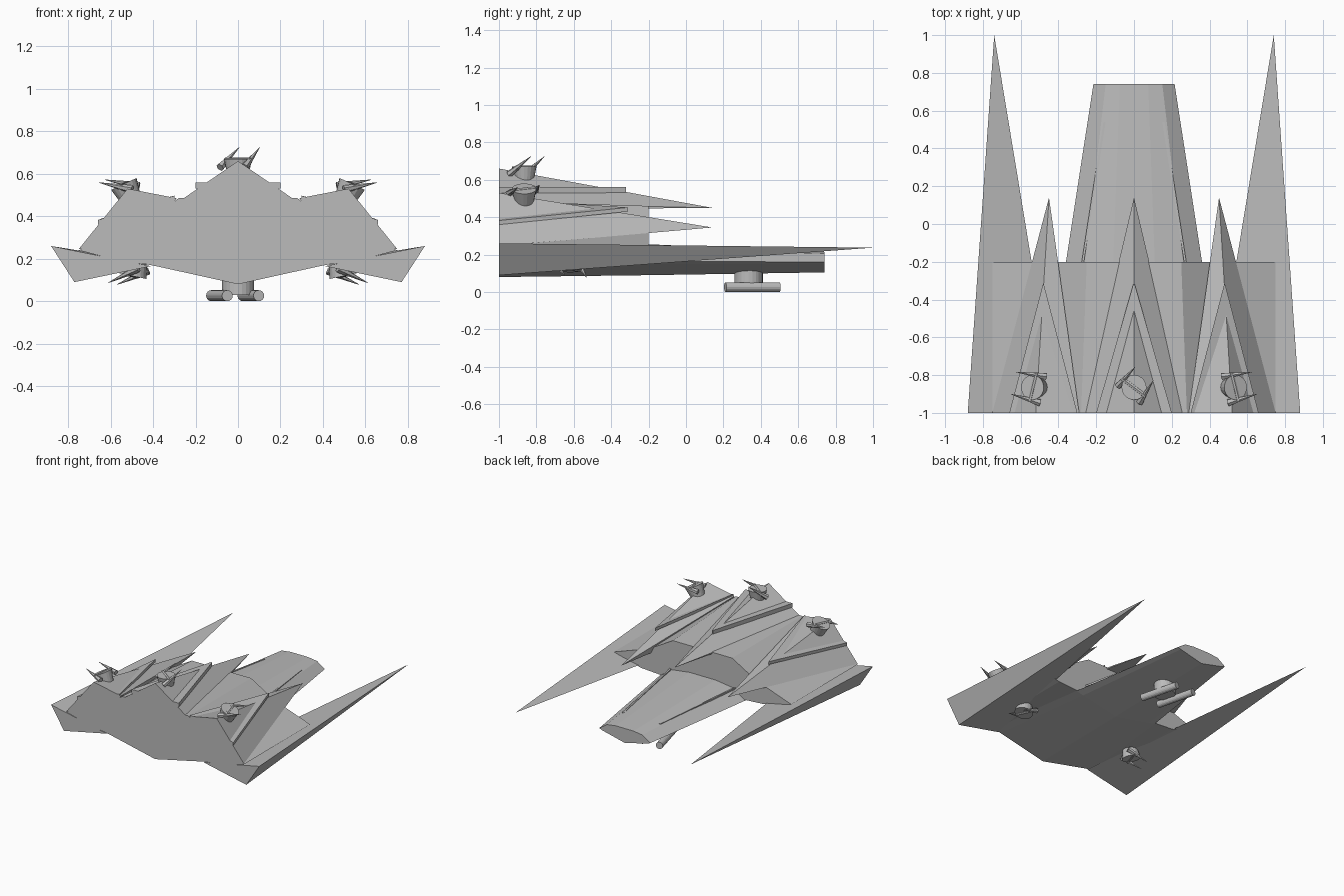
import bpy, bmesh, math
from mathutils import Matrix, Vector

if "Cube" in bpy.data.objects:
    bpy.data.objects.remove(bpy.data.objects["Cube"])

grey = bpy.data.materials.new("hull_grey")
grey.diffuse_color = (0.5, 0.5, 0.5, 1)
grey.use_nodes = True
grey.node_tree.nodes["Principled BSDF"].inputs["Base Color"].default_value = grey.diffuse_color


def finish(name, bm):
    bmesh.ops.recalc_face_normals(bm, faces=bm.faces)
    me = bpy.data.meshes.new(name)
    bm.to_mesh(me)
    bm.free()
    me.materials.append(grey)
    ob = bpy.data.objects.new(name, me)
    bpy.context.collection.objects.link(ob)
    return ob


def solid(name, pts, sx=1):
    """Convex solid around a few points, optionally mirrored in x."""
    bm = bmesh.new()
    for x, y, z in pts:
        bm.verts.new((x * sx, y, z))
    res = bmesh.ops.convex_hull(bm, input=bm.verts)
    junk = [v for v in res["geom_interior"] if isinstance(v, bmesh.types.BMVert)]
    bmesh.ops.delete(bm, geom=junk, context='VERTS')
    bmesh.ops.dissolve_limit(bm, angle_limit=0.01, verts=bm.verts, edges=bm.edges)
    return finish(name, bm)


def loft(name, sections):
    """Skin between symmetric sections (y, right-half outline from top to bottom)."""
    bm = bmesh.new()
    rings = []
    for y, half in sections:
        full = half + [(-x, z) for x, z in reversed(half) if x > 0]
        rings.append([bm.verts.new((x, y, z)) for x, z in full])
    for a, b in zip(rings, rings[1:]):
        for i in range(len(a)):
            j = (i + 1) % len(a)
            bm.faces.new((a[i], a[j], b[j], b[i]))
    bm.faces.new(rings[0])
    bm.faces.new(rings[-1])
    return finish(name, bm)


def rod(bm, p, q, r1, r2, n=16):
    """Cylinder or cone from p to q."""
    p, q = Vector(p), Vector(q)
    d = q - p
    m = Matrix.Translation((p + q) / 2) @ d.to_track_quat('Z', 'Y').to_matrix().to_4x4()
    bmesh.ops.create_cone(bm, cap_ends=True, segments=n, radius1=r1, radius2=r2,
                          depth=d.length, matrix=m)


# central hull running back to the blunt tail
loft("central_hull", [
    (-1.0, [(0.16, 0.285), (0.34, 0.26), (0.46, 0.18), (0.385, 0.165), (0, 0.08)]),
    (-0.2, [(0.11, 0.255), (0.26, 0.235), (0.36, 0.165), (0.30, 0.15), (0, 0.09)]),
    (0.74, [(0.075, 0.215), (0.15, 0.205), (0.215, 0.16), (0.19, 0.15), (0, 0.105)]),
])

# wide main body
body = [(0.25, 0.46), (0.45, 0.345), (0.75, 0.24), (0.52, 0.18), (0.36, 0.17)]
loft("main_body", [(-1.0, [(0.28, 0.485)] + body[1:]), (-0.2, body)])

# central dorsal spike and its armour plate
solid("centre_spike", [(0, -1, 0.66), (0.27, -1, 0.475), (-0.27, -1, 0.475),
                       (0.27, -1, 0.44), (-0.27, -1, 0.44), (0, 0.14, 0.45)])
solid("centre_plate", [(s * x, y, z) for s in (1, -1) for x, y in ((0.2, -1), (0.004, -0.32))
                       for z in (0.53, 0.56)])

for side, s in (("right", 1), ("left", -1)):
    # long swept wing prong
    solid(side + "_wing", [(0.88, -1, 0.26), (0.77, -1, 0.09), (0.41, -1, 0.165),
                           (0.74, 1.0, 0.237)], s)
    # side dorsal spike and its armour plate
    solid(side + "_spike", [(0.75, -1, 0.245), (0.52, -1, 0.53), (0.29, -1, 0.485),
                            (0.40, -1, 0.25), (0.45, 0.14, 0.345)], s)
    solid(side + "_plate", [(x, y, z + h) for x, y, z in
                            ((0.66, -1, 0.36), (0.30, -1, 0.475), (0.48, -0.31, 0.43))
                            for h in (0, 0.022)], s)
    # thin rib along the top of the hull
    solid(side + "_hull_rib", [(x + w, y, z + h) for x, y, z in
                               ((0.15, 0.54, 0.205), (0.265, -0.2, 0.23))
                               for w in (0, 0.012) for h in (0, 0.012)], s)


# small spiked gun turrets
def turret(name, loc, yaw, roll):
    bm = bmesh.new()
    rod(bm, (0, 0, -0.05), (0, 0, 0.03), 0.05, 0.066, 20)
    rod(bm, (-0.075, 0, 0.022), (0.075, 0, 0.022), 0.014, 0.014, 8)
    for sx in (-1, 1):
        rod(bm, (sx * 0.072, -0.045, -0.01), (sx * 0.06, 0.09, 0.085), 0.02, 0.001, 6)
    m = (Matrix.Translation(loc) @ Matrix.Rotation(math.radians(roll), 4, 'Y')
         @ Matrix.Rotation(math.radians(yaw), 4, 'Z'))
    bm.transform(m)
    finish(name, bm)


turret("centre_turret", (0, -0.865, 0.64), -37, 0)
for side, s in (("right", 1), ("left", -1)):
    turret(side + "_top_turret", (s * 0.525, -0.865, 0.525), -s * 75, s * 25)
    turret(side + "_belly_turret", (s * 0.49, -0.62, 0.148), s * 70, s * 168)

# twin cannon under the tail
bm = bmesh.new()
rod(bm, (0, 0.335, 0.03), (0, 0.335, 0.12), 0.076, 0.076, 24)
for x in (-0.05, 0.098):
    rod(bm, (x, 0.21, 0.026), (x - 0.075, 0.5, 0.026), 0.026, 0.026, 16)
finish("belly_cannon", bm)
